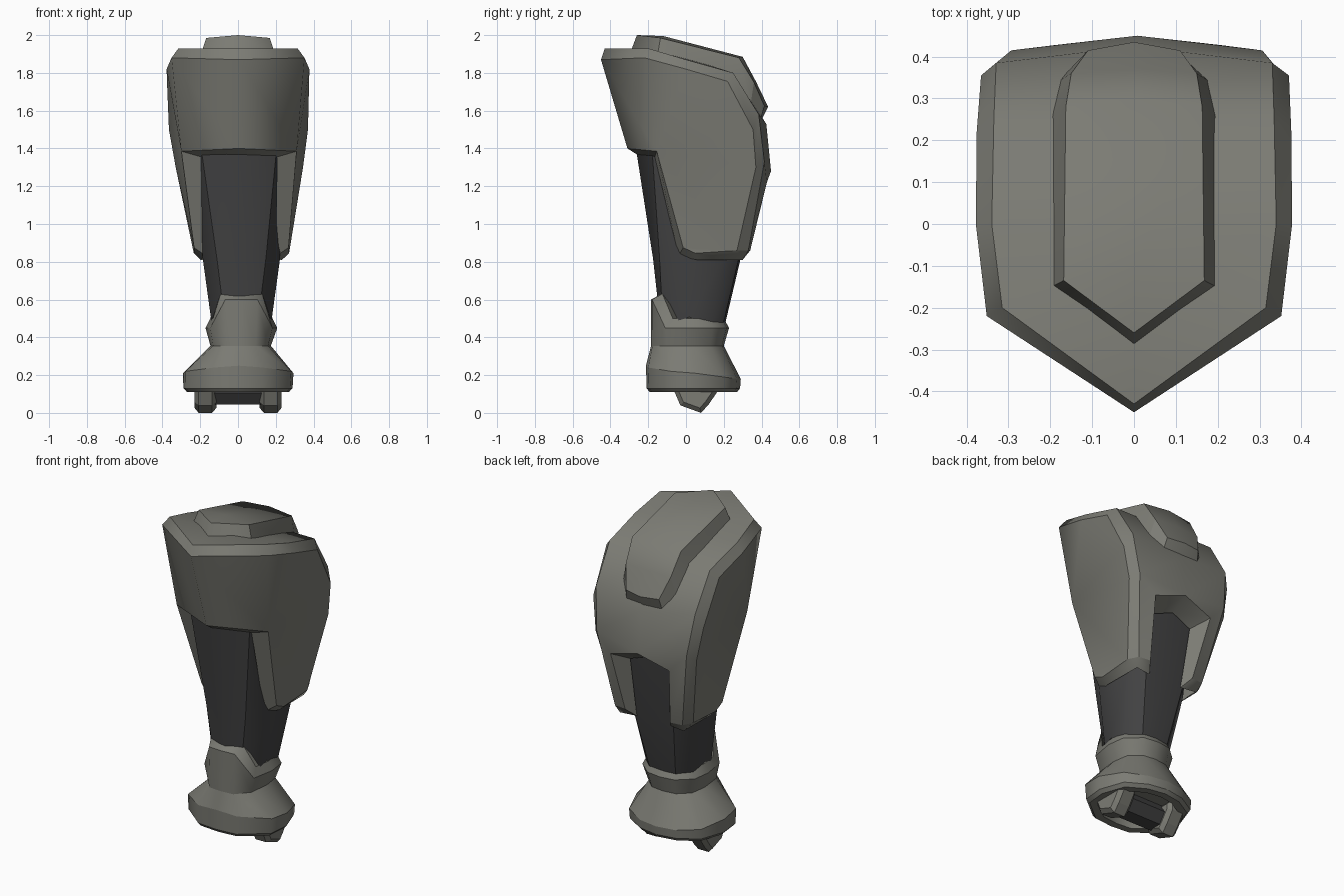
import bpy, bmesh, math

if "Cube" in bpy.data.objects:
    bpy.data.objects.remove(bpy.data.objects["Cube"])


def material(name, rgb):
    m = bpy.data.materials.new(name)
    m.diffuse_color = (*rgb, 1)
    m.use_nodes = True
    m.node_tree.nodes["Principled BSDF"].inputs["Base Color"].default_value = m.diffuse_color
    return m


ARMOUR = material("olive grey armour", (0.2, 0.2, 0.175))
DARK = material("charcoal", (0.055, 0.055, 0.056))


def lean(z):
    """Slight sideways lean of the lower leg."""
    return .018 * max(0, min(1, (1.6 - z) / .75, (z - .2) / .2))


def finish(name, bm, mat):
    for v in bm.verts:
        v.co.x += lean(v.co.z)
    me = bpy.data.meshes.new(name)
    bm.to_mesh(me)
    bm.free()
    me.materials.append(mat)
    ob = bpy.data.objects.new(name, me)
    bpy.context.collection.objects.link(ob)
    return ob


def mirrored(name, verts, groups, mat):
    """Build half a part from named points, mirror it, crease between groups."""
    bm = bmesh.new()
    layer = bm.faces.layers.int.new("group")
    for side in (1, -1):
        vs = {k: bm.verts.new((side * x, y, z)) for k, (x, y, z) in verts.items()}
        for g, faces in enumerate(groups):
            for f in faces:
                face = bm.faces.new([vs[k] for k in (f if side > 0 else f[::-1])])
                face[layer] = g
                face.smooth = True
    bmesh.ops.remove_doubles(bm, verts=bm.verts, dist=0.0005)
    bmesh.ops.recalc_face_normals(bm, faces=bm.faces)
    for e in bm.edges:
        if len({f[layer] for f in e.link_faces}) > 1:
            e.smooth = False
    return finish(name, bm, mat)


def lofted(name, rings, mat, sharp, creases=()):
    """Loft mirrored half rings (front centre round to back centre)."""
    bm = bmesh.new()
    loops = []
    for ring in rings:
        full = ring + [(-x, y, z) for x, y, z in ring[-2:0:-1]]
        loops.append([bm.verts.new(p) for p in full])
    n = len(loops[0])
    for a, b in zip(loops, loops[1:]):
        for i in range(n):
            j = (i + 1) % n
            bm.faces.new((a[i], a[j], b[j], b[i]))
    bm.faces.new(loops[0])
    bm.faces.new(loops[-1])
    bmesh.ops.recalc_face_normals(bm, faces=bm.faces)
    for f in bm.faces:
        f.smooth = True
    for k in sharp:
        for i in range(n):
            bm.edges.get((loops[k][i], loops[k][(i + 1) % n])).smooth = False
    for c in creases:
        for i in (c, n - c):
            for a, b in zip(loops, loops[1:]):
                bm.edges.get((a[i], b[i])).smooth = False
    return finish(name, bm, mat)


def F(text):
    return [w.split(",") for w in text.split()]


# Shin armour: c/n = back centre and notch, a = chamfer edge, p = side panel, q/m/g = inner rim
shell = {
    "a0": (0, -.43, 1.93), "a1": (.315, -.20, 1.93), "a9": (.34, 0, 1.87), "a2": (.335, .25, 1.80),
    "a3": (.33, .385, 1.58), "a4": (.30, .415, 1.33), "a5": (.225, .33, .86),
    "p0": (0, -.45, 1.87), "p1": (.352, -.22, 1.88), "p9": (.378, 0, 1.82), "p2": (.376, .22, 1.755),
    "p3": (.368, .355, 1.5), "p4": (.337, .37, 1.3), "p5": (.255, .27, .86),
    "p6": (.252, .05, .845), "p7": (.25, -.015, .875), "p8": (.305, -.155, 1.385),
    "c0": (0, -.2, 1.93), "c1": (0, 0, 1.88), "c2": (0, .25, 1.80), "c3": (0, .425, 1.53),
    "n0": (0, .45, 1.28), "n1": (.195, .428, 1.22), "n2": (.15, .34, .86),
    "m0": (0, .34, 1.22), "m1": (.13, .33, 1.17), "m2": (.11, .285, .81),
    "q5": (.212, .30, .81), "q6": (.215, .06, .81), "q7": (.185, -.04, .83), "q8": (.2, -.165, 1.355),
    "f0": (0, -.31, 1.40), "g0": (0, -.255, 1.365),
}
wall = F("p0,p1,p8,f0 p1,p9,p8 p9,p2,p3,p8 p8,p3,p4 p8,p4,p5,p7 p7,p5,p6")
chamfer = F("a0,a1,p1,p0 a1,a9,p9,p1 a9,a2,p2,p9 a2,a3,p3,p2 a3,a4,p4,p3 a4,a5,p5,p4")
cover = F("a0,c0,a1 c0,c1,a9,a1 c1,c2,a2,a9 c2,c3,a3,a2 c3,n0,a4,a3 n0,n1,a4 n1,n2,a5,a4")
rim = F("f0,p8,q8,g0 n0,m0,m1,n1")
rim_sides = F("p8,p7,q7,q8 n1,m1,m2,n2")
hem = F("p7,p6,q6,q7 p6,p5,q5,q6 p5,a5,q5 a5,n2,m2,q5")
mirrored("shin_armour", shell, [wall, chamfer, cover, rim, rim_sides, hem], ARMOUR)

# Raised knee plate wrapping over the top and back
plate = {
    "t0": (0, -.26, 2.0), "t1": (.168, -.135, 1.985), "t2": (.163, .28, 1.88), "t3": (.15, .36, 1.75),
    "t4": (.11, .415, 1.625), "t5": (0, .435, 1.62),
    "k1": (0, -.12, 1.995), "k2": (0, .30, 1.885), "k3": (0, .37, 1.755),
    "b0": (0, -.29, 1.92), "b1": (.197, -.15, 1.90), "b2": (.202, .25, 1.77), "b3": (.182, .34, 1.62),
    "b4": (.12, .395, 1.555), "b5": (0, .40, 1.55),
}
mirrored("knee_plate", plate, [
    F("t0,k1,t1 k1,k2,t2,t1 k2,k3,t3,t2 k3,t5,t4,t3"),
    F("t0,t1,b1,b0"), F("t1,t2,b2,b1 t2,t3,b3,b2"), F("t3,t4,b4,b3"), F("t4,t5,b5,b4")], ARMOUR)


def ring(z, pts):
    return [(x, y, z) for x, y in pts]


# Dark inner leg
lofted("inner_leg", [
    ring(.42, [(0, -.13), (.08, -.12), (.15, -.04), (.15, .12), (.08, .185), (0, .195)]),
    ring(.82, [(0, -.175), (.13, -.14), (.205, -.03), (.2, .2), (.13, .28), (0, .29)]),
    ring(1.4, [(0, -.265), (.2, -.18), (.22, -.1), (.22, .25), (.15, .335), (0, .345)])],
    DARK, {0, 2}, creases=(1, 4))

# Ankle cuff with raised front tab, waist and flared skirt
flare = [(0, -.212, .25), (.13, -.20, .24), (.28, -.08, .22), (.293, .05, .21),
         (.24, .2, .19), (.12, .27, .18), (0, .29, .18)]


def skirt(scale, z):
    return [(x * scale, .04 + (y - .04) * scale, z) for x, y, _ in flare]


lofted("ankle_cuff", [
    [(0, -.13, .63), (.11, -.125, .63), (.15, -.07, .5), (.165, .03, .5),
     (.15, .13, .5), (.08, .19, .5), (0, .20, .5)],
    [(0, -.185, .6), (.085, -.18, .6), (.165, -.11, .45), (.19, .03, .45),
     (.175, .14, .45), (.09, .215, .45), (0, .228, .45)],
    ring(.355, [(0, -.185), (.08, -.178), (.145, -.1), (.16, .03), (.145, .13), (.08, .19), (0, .20)]),
    flare, skirt(.985, .13), skirt(.92, .11), skirt(.75, .11), skirt(.7, .17)],
    ARMOUR, range(8))


# Hinge under the ankle: two lugs and a dark pin
def prism(name, profile, x0, x1, mat, bevel):
    bm = bmesh.new()
    ends = [[bm.verts.new((x, y, z)) for y, z in profile] for x in (x0, x1)]
    n = len(profile)
    for i in range(n):
        j = (i + 1) % n
        bm.faces.new((ends[0][i], ends[0][j], ends[1][j], ends[1][i]))
    for e in ends:
        bm.faces.new(e)
    bmesh.ops.recalc_face_normals(bm, faces=bm.faces)
    if bevel:
        rims = [e for e in bm.edges if e.verts[0].co.x == e.verts[1].co.x]
        bmesh.ops.bevel(bm, geom=rims, offset=bevel, segments=1, affect="EDGES")
    return finish(name, bm, mat)


lug = [(-.075, .17), (-.06, .11), (-.03, .04), (.08, 0), (.12, .045), (.165, .11), (.165, .17)]
for side, tag in ((1, "right"), (-1, "left")):
    prism("hinge_lug_" + tag, lug, side * .115, side * .23, ARMOUR, .022)
pin = [(.04 + .085 * math.cos(math.radians(a)), .105 + .07 * math.sin(math.radians(a)))
       for a in range(0, 360, 60)]
prism("hinge_pin", pin, -.15, .15, DARK, 0)
